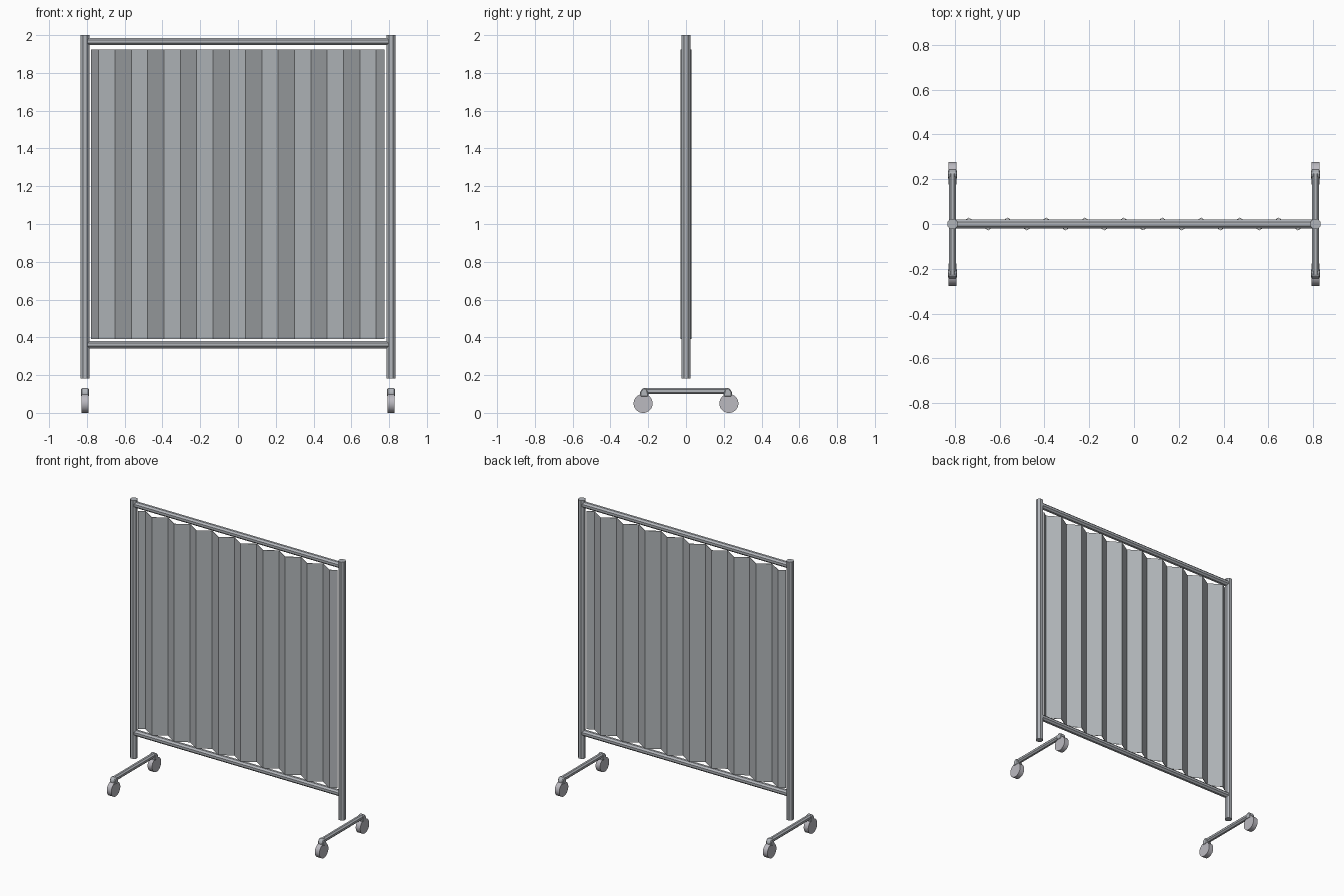
import bpy, bmesh, math
from mathutils import Vector, Quaternion

if "Cube" in bpy.data.objects:
    bpy.data.objects.remove(bpy.data.objects["Cube"])


def material(name, rgb):
    m = bpy.data.materials.new(name)
    m.diffuse_color = (*rgb, 1)
    m.use_nodes = True
    m.node_tree.nodes["Principled BSDF"].inputs["Base Color"].default_value = m.diffuse_color
    return m


METAL = material("metal_grey", (0.44, 0.46, 0.49))
CLOTH = material("cloth_grey", (0.45, 0.475, 0.495))
RUBBER = material("wheel_grey", (0.50, 0.49, 0.53))


def cylinder(name, a, b, r, sides, mat):
    """Capped cylinder between two points, flat side facing the axes."""
    a, b = Vector(a), Vector(b)
    r /= math.cos(math.pi / sides)
    bpy.ops.mesh.primitive_cylinder_add(vertices=sides, radius=r, depth=(b - a).length,
                                        location=(a + b) / 2)
    ob = bpy.context.object
    ob.name = name
    ob.rotation_mode = 'QUATERNION'
    ob.rotation_quaternion = (Vector((0, 0, 1)).rotation_difference(b - a)
                              @ Quaternion((0, 0, 1), math.pi / sides))
    bpy.ops.object.shade_smooth_by_angle(angle=math.radians(30))
    ob.data.materials.append(mat)
    return ob


def mesh_object(name, bm, mat):
    me = bpy.data.meshes.new(name)
    bm.to_mesh(me)
    bm.free()
    me.materials.append(mat)
    ob = bpy.data.objects.new(name, me)
    bpy.context.collection.objects.link(ob)
    return ob


def extrude_x(name, profile, x0, x1, mat):
    """Solid with a (y, z) profile extruded along x."""
    bm = bmesh.new()
    f = bm.faces.new([bm.verts.new((x0, y, z)) for y, z in profile])
    top = bmesh.ops.extrude_face_region(bm, geom=[f])['geom']
    bmesh.ops.translate(bm, vec=(x1 - x0, 0, 0),
                        verts=[v for v in top if isinstance(v, bmesh.types.BMVert)])
    bmesh.ops.recalc_face_normals(bm, faces=bm.faces)
    return mesh_object(name, bm, mat)


# Horizontal rails
for label, z in (("top", 1.966), ("bottom", 0.361)):
    cylinder(label + "_rail", (-0.80, 0, z), (0.80, 0, z), 0.0195, 8, METAL)

for side, x in (("left", -0.81), ("right", 0.81)):
    # Upright post
    cylinder(side + "_post", (x, 0, 0.183), (x, 0, 2.0), 0.023, 8, METAL)
    # Foot bar
    cylinder(side + "_foot_bar", (x, -0.225, 0.116), (x, 0.225, 0.116), 0.0165, 8, METAL)
    # Caster housing and wheel at each end of the foot
    for end, s in (("front", -1), ("back", 1)):
        shape = [(0.205, 0.121), (0.212, 0.131), (0.229, 0.131), (0.243, 0.112),
                 (0.243, 0.085), (0.199, 0.085), (0.199, 0.10)]
        housing = extrude_x(f"{side}_{end}_caster_housing",
                            [(s * y, z) for y, z in shape], x - 0.02, x + 0.02, METAL)
        bev = housing.modifiers.new("soft_edges", 'BEVEL')
        bev.width = 0.005
        bev.segments = 1
        cylinder(f"{side}_{end}_wheel", (x - 0.0175, s * 0.227, 0.05),
                 (x + 0.0175, s * 0.227, 0.05), 0.05, 24, RUBBER)

# Pleated curtain: zigzag line stretched upward
folds = 18
pitch = 0.0864
path = [(-0.778, 0.0)]
for i in range(folds):
    path.append(((i - (folds - 1) / 2) * pitch - 0.003, 0.027 if i % 2 == 0 else -0.027))
path.append((0.775, 0.0))
bm = bmesh.new()
cols = [[bm.verts.new((x, y, z)) for z in (0.391, 1.925)] for x, y in path]
for p, q in zip(cols, cols[1:]):
    bm.faces.new((p[0], q[0], q[1], p[1]))
curtain = mesh_object("pleated_curtain", bm, CLOTH)
solid = curtain.modifiers.new("cloth_thickness", 'SOLIDIFY')
solid.thickness = 0.003
solid.offset = 0
